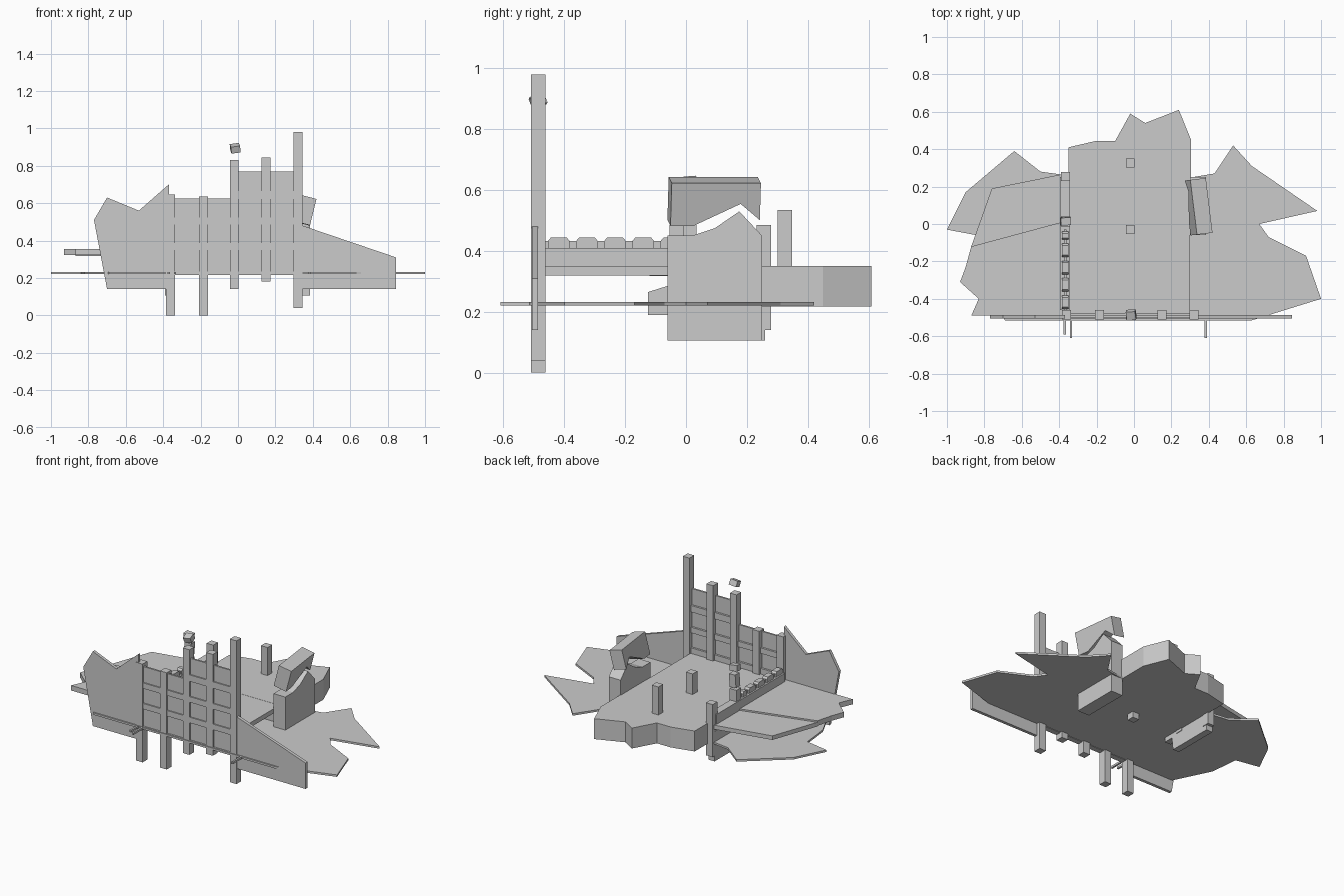
import bpy, bmesh
from math import radians
from mathutils import Vector, Euler

if "Cube" in bpy.data.objects:
    bpy.data.objects.remove(bpy.data.objects["Cube"])


def prism(name, pts, a, b, axis='z', rot=None):
    """Extrude a flat outline from a to b along an axis."""
    put = {'z': lambda p, t: (p[0], p[1], t),
           'y': lambda p, t: (p[0], t, p[1]),
           'x': lambda p, t: (t, p[0], p[1])}[axis]
    vs = [Vector(put(p, t)) for p in pts for t in (a, b)]
    mid = Vector([(min(v[i] for v in vs) + max(v[i] for v in vs)) / 2 for i in range(3)])
    bm = bmesh.new()
    face = bm.faces.new([bm.verts.new(Vector(put(p, a)) - mid) for p in pts])
    ext = bmesh.ops.extrude_face_region(bm, geom=[face])
    new = [g for g in ext['geom'] if isinstance(g, bmesh.types.BMVert)]
    bmesh.ops.translate(bm, verts=new, vec=Vector(put((0, 0), b - a)))
    bmesh.ops.recalc_face_normals(bm, faces=bm.faces)
    me = bpy.data.meshes.new(name)
    bm.to_mesh(me)
    bm.free()
    ob = bpy.data.objects.new(name, me)
    ob.location = mid
    if rot:
        ob.rotation_euler = Euler([radians(r) for r in rot])
    bpy.context.collection.objects.link(ob)
    return ob


def box(name, x0, x1, y0, y1, z0, z1, rot=None):
    return prism(name, [(x0, y0), (x1, y0), (x1, y1), (x0, y1)], z0, z1, 'z', rot)


# Ragged ground sheet
prism('ground_sheet', [
    (-.69, -.515), (.63, -.515), (1, -.4), (.92, -.17), (.72, -.07), (.67, 0),
    (.98, .07), (.63, .31), (.53, .42), (.43, .27), (.31, .25), (-.39, .265),
    (-.5, .28), (-.64, .39), (-.9, .17), (-1, -.03), (-.84, -.06), (-.82, -.25)],
    .22, .233)

# Thin rods sticking out of the ground sheet
for i, (x, y) in enumerate([(-.37, -.59), (-.337, -.61), (.383, -.61)]):
    box(f'ground_rod_{i}', x - .006, x + .006, y, -.5, .22, .233)

# Upper floor: inner slab, thick broken rear, two ragged left pieces
box('floor_slab', -.35, .3, -.475, .02, .32, .35)
prism('rear_floor_block', [
    (-.35, .0), (.305, .0), (.305, .45), (.24, .61), (.06, .54), (-.02, .59),
    (-.1, .445), (-.2, .445), (-.35, .41)], .217, .351)
prism('left_floor_front', [
    (-.35, .02), (-.87, -.12), (-.9, -.23), (-.93, -.31), (-.83, -.4),
    (-.87, -.49), (-.35, -.49)], .322, .355)
prism('left_floor_rear', [
    (-.35, .01), (-.87, -.12), (-.76, .19), (-.39, .265), (-.35, .265)], .318, .345)

# Front facade: solid broken ends
prism('facade_left', [
    (-.7, .14), (-.77, .51), (-.7, .63), (-.53, .56), (-.37, .7), (-.37, .14)],
    -.506, -.486, 'y')
prism('facade_right', [(.32, .14), (.845, .14), (.845, .31), (.345, .48), (.32, .48)],
      -.506, -.486, 'y')

# Facade window panels
box('pane_lower', -.36, .32, -.5, -.488, .22, .625)
box('pane_upper', -.02, .32, -.5, -.488, .62, .77)

# Facade posts and rails
posts = [(-.36, 0, .645), (-.185, 0, .635), (-.02, .14, .83), (.15, .18, .845), (.322, .04, .98)]
for i, (x, z0, z1) in enumerate(posts):
    box(f'facade_post_{i}', x - .024, x + .024, -.51, -.461, z0, z1)
for i, (z0, z1, x0) in enumerate([(.217, .235, -.36), (.35, .387, -.36),
                                  (.485, .522, -.36), (.622, .665, -.02)]):
    box(f'facade_rail_{i}', x0, .32, -.508, -.475, z0, z1)

# Low left side wall with broken window stubs
box('side_wall', -.395, -.345, -.461, .25, .32, .41)
box('side_wall_core', -.375, -.36, -.461, -.03, .41, .432)
for i in range(5):
    y0 = -.454 + i * .0925
    y1 = min(y0 + .072, -.04)
    prism(f'side_wall_stub_{i}', [(y0, .405), (y1, .405), (y1, .432), (y1 - .01, .444),
                                  (y0 + .01, .444), (y0, .432)], -.385, -.35, 'x')

# Inner posts
for name, x, y, z0, z1 in [('inner_post', -.02, -.03, .18, .485),
                           ('rear_post', -.02, .325, .34, .535),
                           ('side_post', -.365, .01, .2, .485),
                           ('side_rear_post', -.365, .255, .14, .485)]:
    box(name, x - .024, x + .024, y - .024, y + .024, z0, z1)

# Loose broken chunks of posts
box('side_post_chunk', -.388, -.342, -.005, .04, .5, .585, (0, 4, 0))
box('side_post_cap', -.393, -.339, -.006, .035, .605, .643, (4, 6, 3))
box('loose_chunk', -.04, .01, -.51, -.462, .875, .912, (20, -8, 5))

# Right side wall, cracked in two
prism('right_wall_lower', [(-.06, .105), (.25, .105), (.25, .45), (.175, .53),
                           (.095, .475), (.02, .45), (-.06, .45)], .3, .386, 'x')
prism('right_wall_upper', [(-.055, .49), (.02, .49), (.175, .565), (.24, .51),
                           (.24, .635), (-.055, .635)], .3, .386, 'x', (0, 14, 7))

# Fallen fragment under the left wall
prism('left_wall_fragment', [(-.125, .19), (-.125, .265), (.02, .31), (.26, .3),
                             (.26, .105), (-.05, .105), (-.06, .19)], -.39, -.345, 'x')
